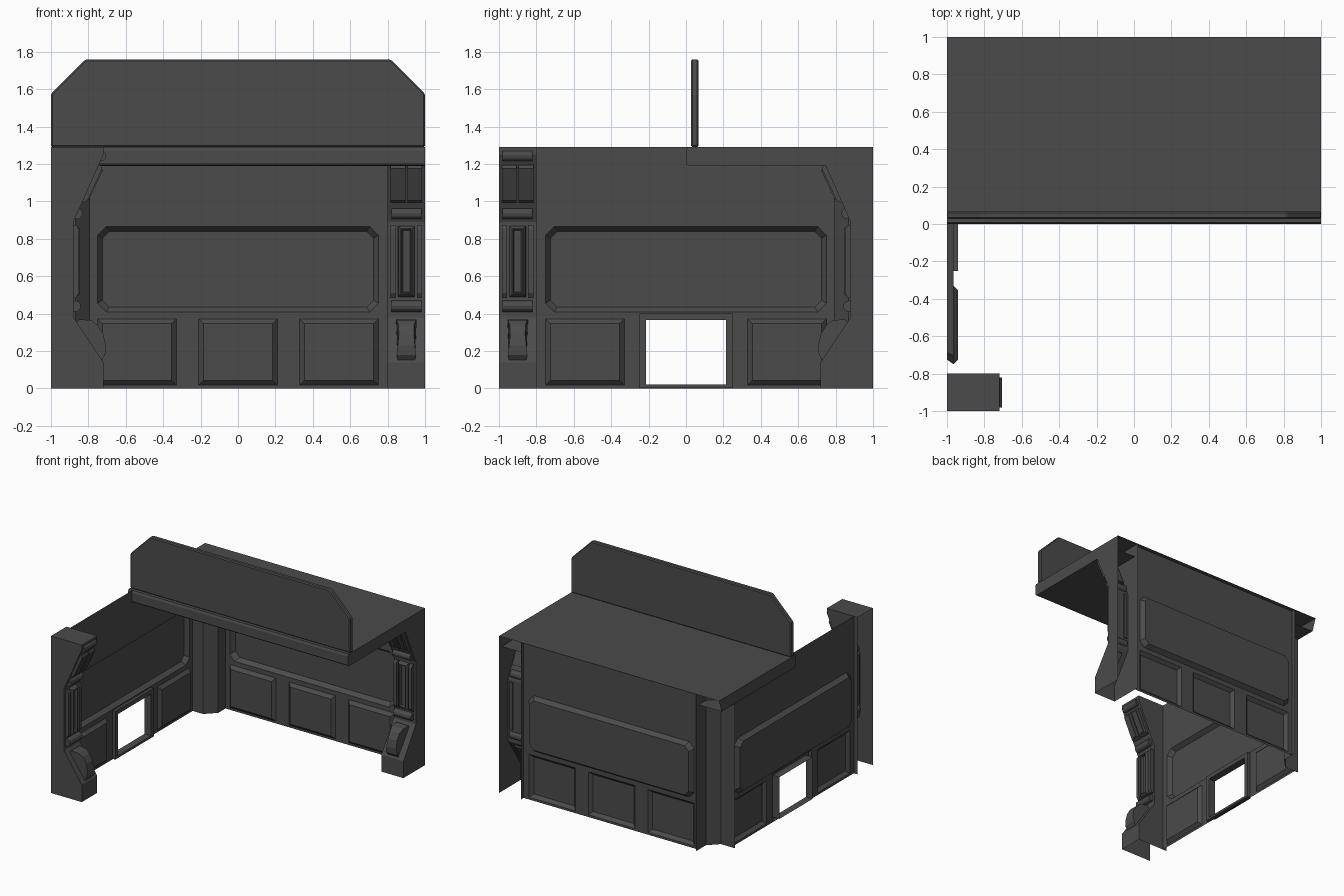
import bpy, bmesh, math
from mathutils import Vector
from mathutils.geometry import tessellate_polygon

if "Cube" in bpy.data.objects:
    bpy.data.objects.remove(bpy.data.objects["Cube"])

mat = bpy.data.materials.new("dark_grey")
mat.diffuse_color = (0.07, 0.07, 0.07, 1)
mat.use_nodes = True
mat.node_tree.nodes["Principled BSDF"].inputs["Base Color"].default_value = mat.diffuse_color

# Wall space: u along the wall, d inward from the outer edge, z up
SIDES = {"back": lambda u, d, z: (u, 1 - d, z),
         "left": lambda u, d, z: (-1 + d, -u, z)}
FACING = {"back": Vector((0, -1, 0)), "left": Vector((1, 0, 0))}


def make(name, verts, faces, facing=None):
    me = bpy.data.meshes.new(name)
    bm = bmesh.new()
    vs = [bm.verts.new(v) for v in verts]
    for f in faces:
        bm.faces.new([vs[i] for i in f])
    bmesh.ops.remove_doubles(bm, verts=bm.verts, dist=1e-5)
    bmesh.ops.recalc_face_normals(bm, faces=bm.faces)
    if facing is not None:
        total = sum((f.normal * f.calc_area() for f in bm.faces), Vector())
        if total.dot(facing) < 0:
            bmesh.ops.reverse_faces(bm, faces=bm.faces)
    bm.to_mesh(me)
    bm.free()
    me.materials.append(mat)
    ob = bpy.data.objects.new(name, me)
    bpy.context.collection.objects.link(ob)
    return ob


def rect(u0, u1, z0, z1, c=0):
    if c == 0:
        return [(u0, z0), (u1, z0), (u1, z1), (u0, z1)]
    return [(u0 + c, z0), (u1 - c, z0), (u1, z0 + c), (u1, z1 - c),
            (u1 - c, z1), (u0 + c, z1), (u0, z1 - c), (u0, z0 + c)]


def relief(name, side, rings, cap=True):
    """Join successive (loop, depth) rings into a raised or sunken panel."""
    n = len(rings[0][0])
    verts = [SIDES[side](u, d, z) for loop, d in rings for u, z in loop]
    faces = [(r * n + i, r * n + (i + 1) % n, (r + 1) * n + (i + 1) % n, (r + 1) * n + i)
             for r in range(len(rings) - 1) for i in range(n)]
    if cap:
        faces.append([(len(rings) - 1) * n + i for i in range(n)])
    make(name, verts, faces, FACING[side])


def inset(u0, u1, z0, z1, steps, c=0):
    return [(rect(u0 + i, u1 - i, z0 + i, z1 - i, c * (1 - i * 6)), d) for i, d in steps]


def prism(name, side, pts, uc, half=None):
    """Extrude a (d, z, half width) profile along the wall about uc."""
    pts = [(p[0], p[1], half if half else p[2]) for p in pts]
    n = len(pts)
    verts = [SIDES[side](uc + s * w, d, z) for s in (-1, 1) for d, z, w in pts]
    faces = [(i, (i + 1) % n, n + (i + 1) % n, n + i) for i in range(n)]
    make(name, verts, faces + [list(range(n)), list(range(n, 2 * n))])


def wall(side):
    W = 0.035
    window = (-0.75, 0.75, 0.41, 0.865)
    holes = [rect(*window, 0.045)]
    relief(side + "_window_recess", side, inset(*window, [(0, W), (0.025, 0)], 0.045))
    # raised lower panels; the left wall has a hatch in the middle
    for uc in (-0.54, 0, 0.54):
        if side == "left" and uc == 0:
            door = rect(-0.25, 0.25, 0.004, 0.4)
            gap = rect(-0.215, 0.215, 0.022, 0.365)
            holes.append(door)
            relief("hatch_frame", side, [(door, W), (door, 0.06), (gap, 0.06), (gap, 0)], False)
        else:
            p = (uc - 0.21, uc + 0.21, 0.018, 0.372)
            holes.append(rect(*p))
            relief(side + "_lower_panel", side, inset(*p, [(0, W), (0.025, 0.06)]))
    loops = [rect(-0.79, 0.8, 0, 1.29)] + holes
    polys = [[Vector((u, z, 0)) for u, z in l] for l in loops]
    flat = [SIDES[side](u, W, z) for l in loops for u, z in l]
    make(side + "_wall", flat, tessellate_polygon(polys), FACING[side])


def pillar(side):
    P = side + "_pillar"
    prof = [(0, 0), (.28, 0), (.28, .14), (.12, .38), (.12, .89),
            (.28, 1.25), (.28, 1.29), (0, 1.29)]
    n = len(prof)
    verts = [SIDES[side](u, d, z) for u in (0.8, 1) for d, z in prof]
    faces = [(i, i + 1, n + i + 1, n + i) for i in range(1, n - 1)]
    make(P, verts, faces + [list(range(n)), list(range(n, 2 * n))], FACING[side])
    # horizontal bars
    for d, z in ((.265, 1.245), (.14, .935), (.13, .44)):
        ring = [(d + .03 * math.cos(a * math.pi / 6), z + .03 * math.sin(a * math.pi / 6))
                for a in range(12)]
        prism(P + "_bar", side, ring, 0.9, 0.08)
    # twin plates on the upper slope
    for uc in (0.855, 0.945):
        prism(P + "_plate", side, [(.15, 1.0), (.172, .995), (.195, 1.005), (.274, 1.175),
                                   (.266, 1.195), (.23, 1.19)], uc, 0.04)
        prism(P + "_ridge", side, [(.19, 1.01), (.204, 1.01), (.278, 1.168), (.26, 1.17)], uc, 0.018)
    # framed middle panel and side rods
    relief(P + "_frame", side, inset(.855, .945, .49, .87,
           [(0, .12), (.004, .143), (.014, .155), (.02, .155), (.026, .135)]))
    for uc in (0.83, 0.97):
        prism(P + "_rod", side, [(.11, .485), (.135, .485), (.15, .51), (.15, .85),
                                 (.135, .875), (.11, .875)], uc, 0.014)
    # curved foot scroll with a pinched waist
    prism(P + "_scroll", side, [(.13, .345, .05), (.15, .37, .055), (.215, .365, .052),
                                (.25, .34, .042), (.28, .29, .04), (.293, .23, .046),
                                (.29, .18, .052), (.265, .145, .045), (.25, .15, .045)], 0.9)


for s in SIDES:
    wall(s)
    pillar(s)

# chamfered column in the inner corner
col = [(-1, .79), (-.87, .79), (-.79, .87), (-.79, 1)]
make("corner_column", [(x, y, z) for z in (0, 1.29) for x, y in col],
     [(i, i + 1, i + 5, i + 4) for i in range(3)], Vector((1, -1, 0)))

# canopy roof, open along its rear edge
roof = [(1, 1.29), (0.008, 1.29), (0, 1.272), (0, 1.205), (.006, 1.195), (.02, 1.19), (.965, 1.19)]
n = len(roof)
make("roof", [(x, y, z) for x in (-1, 1) for y, z in roof],
     [(i, i + 1, n + i + 1, n + i) for i in range(n - 1)] +
     [list(range(n)), list(range(n, 2 * n))], Vector((0, -1, 0)))

# upright board on the roof with clipped corners
board = [(-1, 1.29), (1, 1.29), (1, 1.575), (.815, 1.76), (-.815, 1.76), (-1, 1.575)]
ob = make("sign_board", [(x, y, z) for y in (.027, .067) for x, z in board],
          [(i, (i + 1) % 6, 6 + (i + 1) % 6, 6 + i) for i in range(6)] +
          [list(range(6)), list(range(6, 12))])
bev = ob.modifiers.new("edge", 'BEVEL')
bev.width = 0.008
bev.segments = 1
